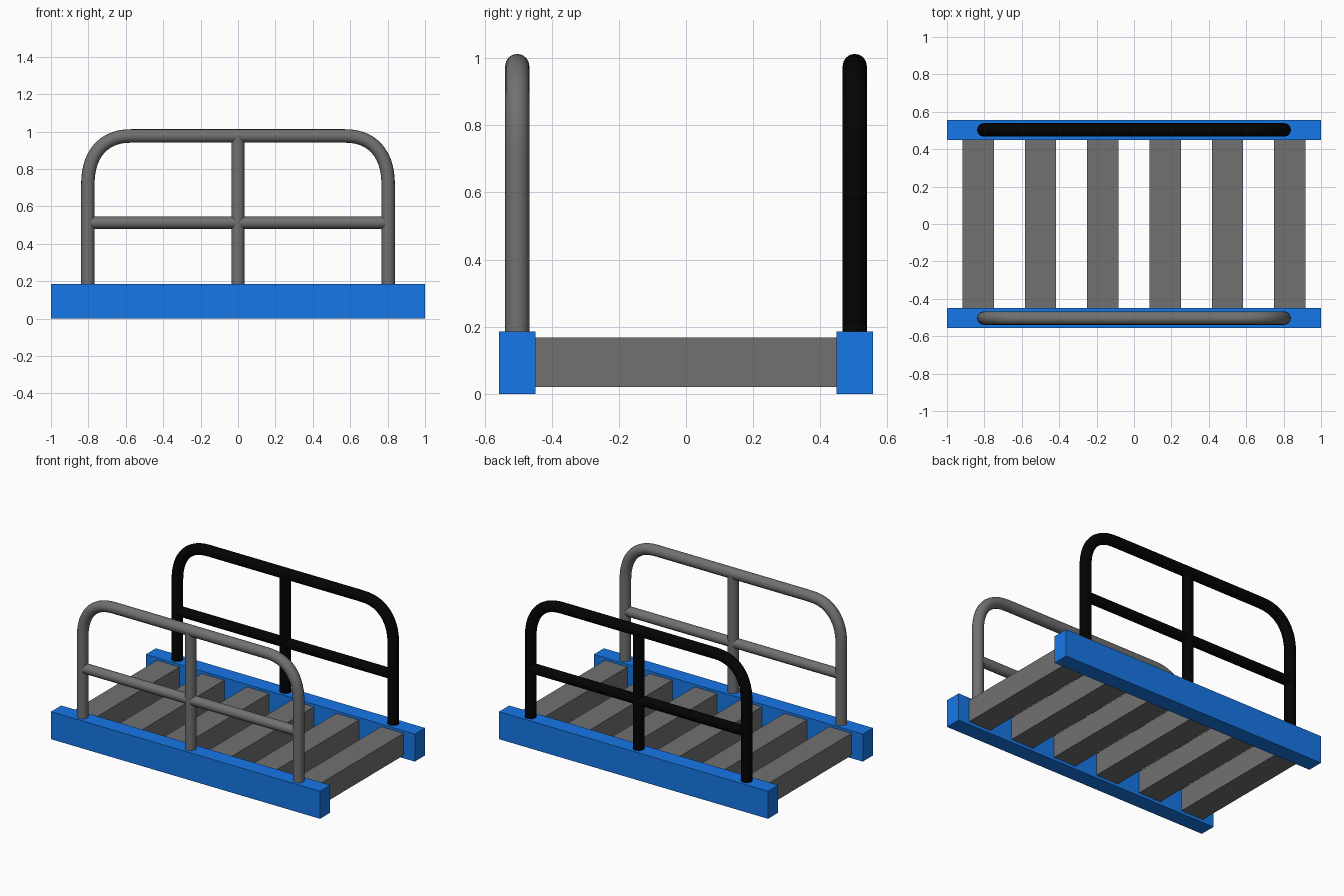
import bpy
from math import sin, cos, pi, radians

if "Cube" in bpy.data.objects:
    bpy.data.objects.remove(bpy.data.objects["Cube"])


def material(name, color):
    m = bpy.data.materials.new(name)
    m.diffuse_color = (*color, 1)
    m.use_nodes = True
    m.node_tree.nodes["Principled BSDF"].inputs["Base Color"].default_value = m.diffuse_color
    return m


BLUE = material("blue_paint", (0.008, 0.185, 0.8))
BLACK = material("black_paint", (0.001, 0.001, 0.001))
GREY = material("dark_grey_metal", (0.165, 0.165, 0.165))


def box(name, center, size, mat):
    bpy.ops.mesh.primitive_cube_add(size=1, location=center)
    ob = bpy.context.object
    ob.name = name
    ob.scale = size
    bpy.ops.object.transform_apply(location=False, rotation=False, scale=True)
    ob.data.materials.append(mat)


def tube(name, points, radius, mat):
    cu = bpy.data.curves.new(name, 'CURVE')
    cu.dimensions = '3D'
    cu.bevel_depth = radius
    cu.bevel_resolution = 6
    cu.use_fill_caps = True
    sp = cu.splines.new('POLY')
    sp.points.add(len(points) - 1)
    for p, co in zip(sp.points, points):
        p.co = (*co, 1)
    ob = bpy.data.objects.new(name, cu)
    bpy.context.collection.objects.link(ob)
    bpy.ops.object.select_all(action='DESELECT')
    ob.select_set(True)
    bpy.context.view_layer.objects.active = ob
    bpy.ops.object.convert(target='MESH')
    ob = bpy.context.object
    bpy.ops.object.shade_smooth_by_angle(angle=radians(40))
    ob.data.materials.clear()
    ob.data.materials.append(mat)


# Cross slats of the bed
for i in range(6):
    box(f"slat_{i + 1}", ((i - 2.5) / 3, 0, 0.094), (0.167, 0.9, 0.148), GREY)

# Each side: blue beam plus tubular guard rail
X, TOP, BASE, R = 0.803, 0.977, 0.18, 0.036
BX, BZ, E = 0.24, 0.27, 0.84          # corner width, height and squareness
for side, y, mat in (("front", -0.503, GREY), ("back", 0.503, BLACK)):
    box(f"{side}_beam", (0, y, 0.0925), (2, 0.108, 0.185), BLUE)

    # Hoop with rounded, slightly squared corners
    arc = [pi / 2 * k / 14 for k in range(15)]
    left = [(-X + BX - BX * max(cos(a), 0) ** E, y, TOP - BZ + BZ * sin(a) ** E)
            for a in arc]
    right = [(-x, yy, z) for x, yy, z in reversed(left)]
    tube(f"{side}_hoop", [(-X, y, BASE)] + left + right + [(X, y, BASE)], R, mat)

    # Centre post and middle bar
    tube(f"{side}_center_post", [(0, y, BASE), (0, y, TOP)], 0.035, mat)
    tube(f"{side}_middle_bar", [(-X, y, 0.513), (X, y, 0.513)], 0.033, mat)
